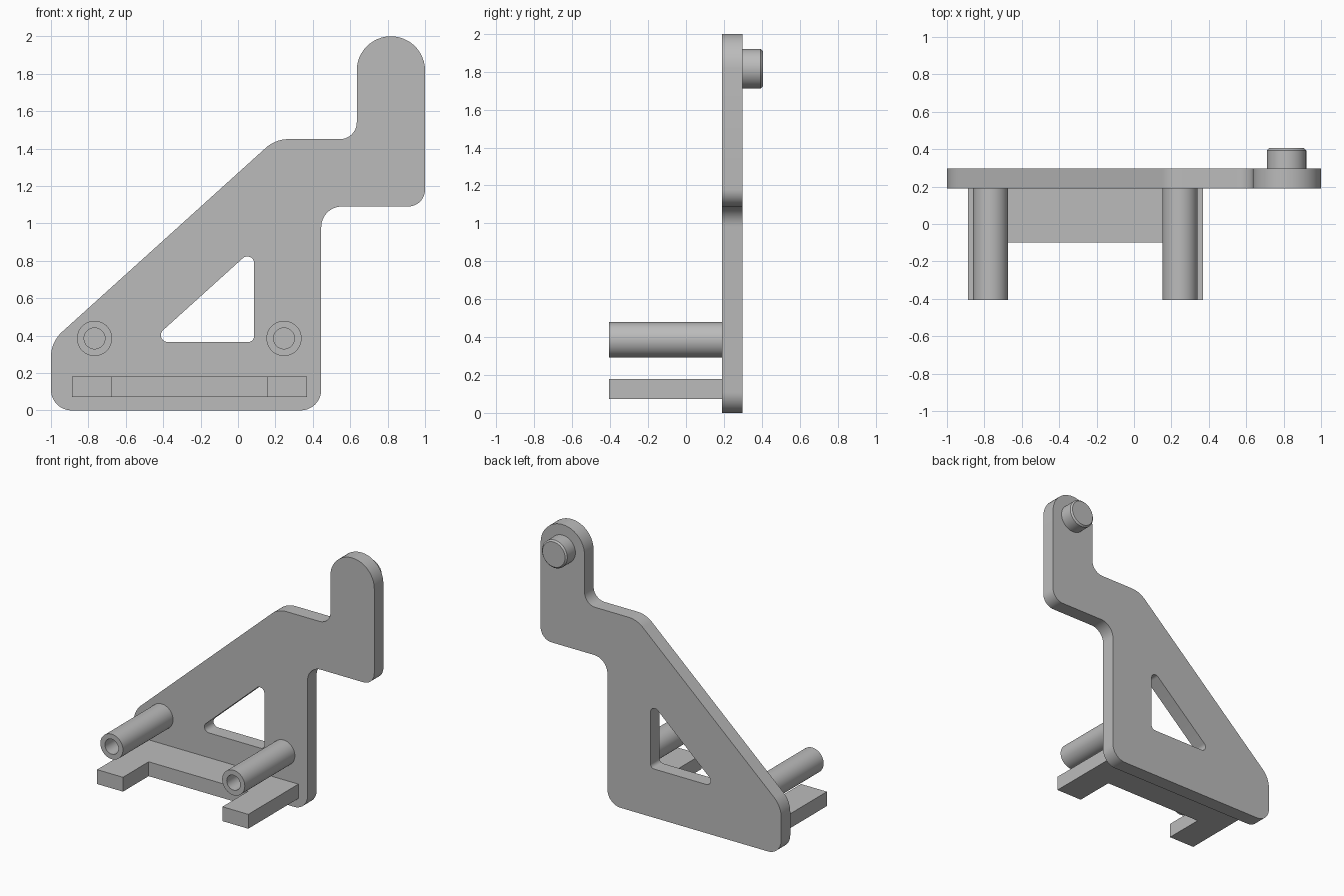
import bpy, bmesh, math
from mathutils import Vector

if "Cube" in bpy.data.objects:
    bpy.data.objects.remove(bpy.data.objects["Cube"])

grey = bpy.data.materials.new("plain grey")
grey.use_nodes = True
GREY = (0.5, 0.5, 0.5, 1)
grey.diffuse_color = GREY
grey.node_tree.nodes["Principled BSDF"].inputs["Base Color"].default_value = GREY


def rounded(corners, segments=12):
    """Outline from (u, v, fillet radius) corners."""
    outline = []
    for i, (u, v, r) in enumerate(corners):
        p = Vector((u, v))
        if r == 0:
            outline.append(p)
            continue
        a = (Vector(corners[i - 1][:2]) - p).normalized()
        b = (Vector(corners[(i + 1) % len(corners)][:2]) - p).normalized()
        half = a.angle(b) / 2
        centre = p + (a + b).normalized() * r / math.sin(half)
        start = p + a * r / math.tan(half) - centre
        end = p + b * r / math.tan(half) - centre
        sweep = start.angle_signed(end)
        for k in range(segments + 1):
            t = -sweep * k / segments
            c, s = math.cos(t), math.sin(t)
            outline.append(centre + Vector((start.x * c - start.y * s,
                                            start.x * s + start.y * c)))
    return outline


def circle(u, v, r, n=48):
    return [Vector((u + r * math.cos(math.tau * k / n), v + r * math.sin(math.tau * k / n)))
            for k in range(n)]


def extrude(name, loops, start, end, axis="y", chamfer=0):
    """Fill outlines (later loops are holes) and extrude along y or z."""
    def place(p, d):
        return Vector((p.x, d, p.y)) if axis == "y" else Vector((p.x, p.y, d))

    bm = bmesh.new()
    for loop in loops:
        verts = [bm.verts.new(place(p, start)) for p in loop]
        for i, v in enumerate(verts):
            bm.edges.new((verts[i - 1], v))
    bmesh.ops.triangle_fill(bm, edges=bm.edges[:], use_beauty=True,
                            normal=place(Vector((0, 0)), 1))
    geom = bmesh.ops.extrude_face_region(bm, geom=bm.faces[:])["geom"]
    moved = [g for g in geom if isinstance(g, bmesh.types.BMVert)]
    bmesh.ops.translate(bm, verts=moved, vec=place(Vector((0, 0)), end - start))
    bmesh.ops.recalc_face_normals(bm, faces=bm.faces[:])
    if chamfer:
        bmesh.ops.dissolve_limit(bm, angle_limit=0.01, verts=bm.verts[:], edges=bm.edges[:])
        rim = [e for e in bm.edges if all(v in moved for v in e.verts)]
        bmesh.ops.bevel(bm, geom=rim, offset=chamfer, segments=1, affect="EDGES")
    mesh = bpy.data.meshes.new(name)
    bm.to_mesh(mesh)
    bm.free()
    obj = bpy.data.objects.new(name, mesh)
    bpy.context.collection.objects.link(obj)
    mesh.materials.append(grey)
    bpy.ops.object.select_all(action="DESELECT")
    obj.select_set(True)
    bpy.context.view_layer.objects.active = obj
    bpy.ops.object.shade_smooth_by_angle(angle=math.radians(30))
    return obj


FRONT, PLATE_FRONT, PLATE_BACK, BACK = -0.405, 0.19, 0.298, 0.405

# Main plate with stepped arm and triangular window
plate = rounded([(-1, 0, 0.11), (0.445, 0, 0.11), (0.445, 1.09, 0.11), (1, 1.09, 0.09),
                 (1, 2, 0.1824), (0.635, 2, 0.1824), (0.635, 1.45, 0.09),
                 (0.2, 1.45, 0.18), (-1, 0.366, 0.18)])
window = rounded([(-0.47, 0.366, 0.036), (0.086, 0.366, 0.03), (0.086, 0.868, 0.036)])
extrude("bracket_plate", [plate, window], PLATE_FRONT, PLATE_BACK)

# Hollow standoffs
for name, x in (("right_standoff", -0.767), ("left_standoff", 0.246)):
    extrude(name, [circle(x, 0.385, 0.094), circle(x, 0.385, 0.056)], PLATE_FRONT, FRONT)

# U-shaped ledge under the standoffs
ledge = rounded([(-0.888, PLATE_FRONT, 0), (-0.888, FRONT, 0), (-0.673, FRONT, 0),
                 (-0.673, -0.1, 0), (0.154, -0.1, 0), (0.154, FRONT, 0),
                 (0.369, FRONT, 0), (0.369, PLATE_FRONT, 0)])
extrude("support_ledge", [ledge], 0.072, 0.18, axis="z")

# Pin at the top of the arm
extrude("arm_pin", [circle(0.816, 1.816, 0.105)], PLATE_BACK, BACK, chamfer=0.011)
